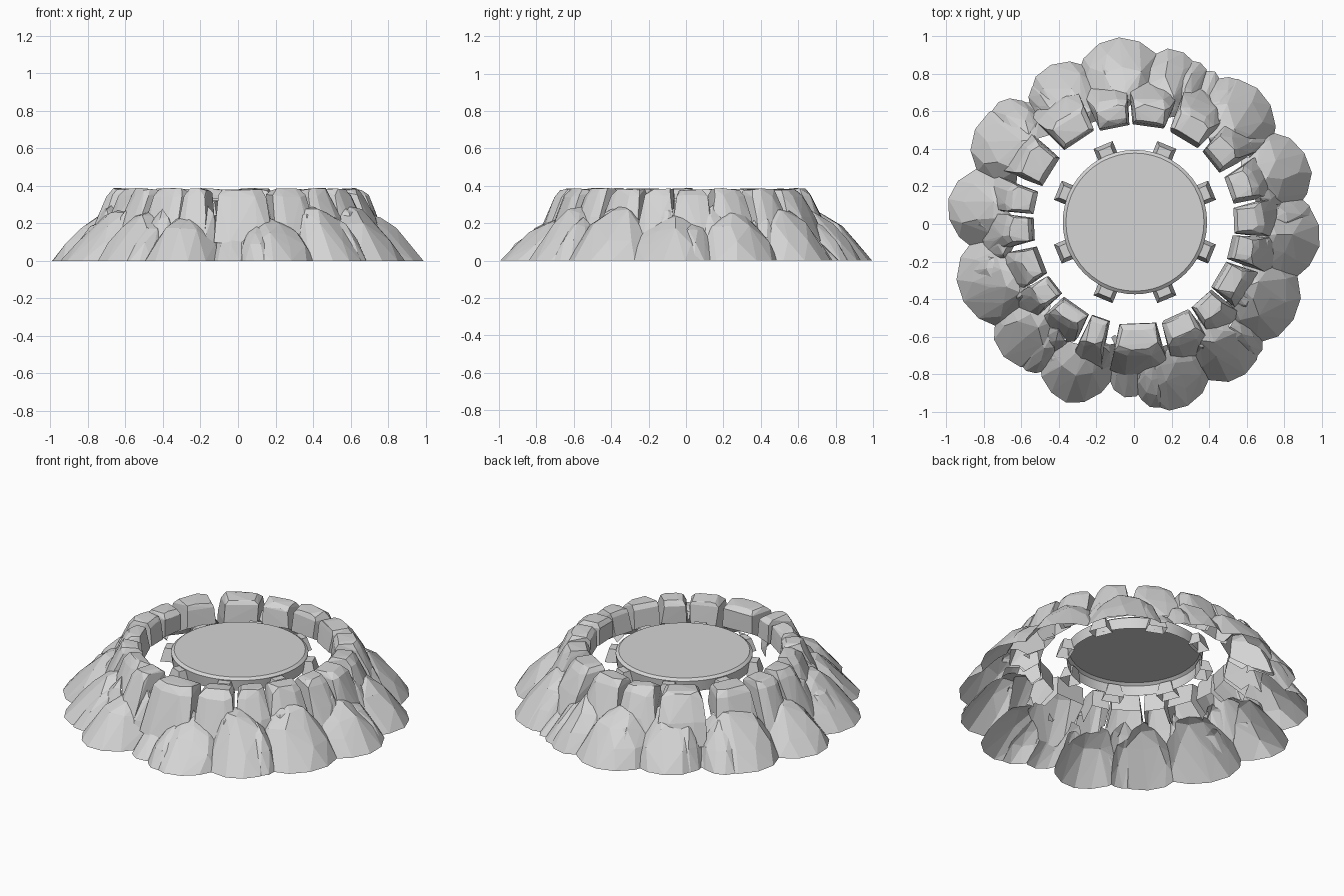
import bpy, bmesh, math, random
from mathutils import Vector, Matrix

random.seed(4)
cube = bpy.data.objects.get("Cube")
if cube:
    bpy.data.objects.remove(cube)

stone = bpy.data.materials.new("stone_grey")
stone.use_nodes = True
GREY = (0.66, 0.66, 0.66, 1)
stone.diffuse_color = GREY
stone.node_tree.nodes["Principled BSDF"].inputs["Base Color"].default_value = GREY


def finish(bm, name, degrees=0, centre=(0, 0, 0), collection=None):
    """Turn a part built along +x around the vertical axis and link it."""
    mesh = bpy.data.meshes.new(name)
    bm.transform(Matrix.Translation(centre) @ Matrix.Rotation(math.radians(degrees), 4, 'Z'))
    bm.to_mesh(mesh)
    bm.free()
    mesh.materials.append(stone)
    obj = bpy.data.objects.new(name, mesh)
    (collection or bpy.context.scene.collection).objects.link(obj)
    return obj


def hull(points):
    bm = bmesh.new()
    for p in points:
        bm.verts.new(p)
    out = bmesh.ops.convex_hull(bm, input=bm.verts[:])
    spare = {g for g in out["geom_interior"] + out["geom_unused"]
             if isinstance(g, bmesh.types.BMVert)}
    bmesh.ops.delete(bm, geom=list(spare), context='VERTS')
    bmesh.ops.recalc_face_normals(bm, faces=bm.faces[:])
    return bm


def jit(a):
    return random.uniform(-a, a)


rocks = bpy.data.collections.new("rocks")
bpy.context.scene.collection.children.link(rocks)

# Rim stones: tapered blocks, start and end angle of each
rim = [(72, 91), (93, 110), (113, 133), (139, 157), (161, 174), (176, 190),
       (193, 210), (211, 224), (226, 243), (245, 256), (261, 283), (286, 303),
       (305, 319), (321, 338), (340, 354), (355, 370), (12, 28), (31, 47), (50, 69)]
# radius, height, width factor
block = [(.56, .378, .82), (.64, .382, .78), (.67, .345, .93), (.545, .355, .95),
         (.535, .25, .98), (.72, .23, 1.02), (.78, .1, 1.06)]
for i, (a, b) in enumerate(rim):
    half = math.radians(b - a) / 2
    stretch = jit(.025)
    pts = []
    for r, z, w in block:
        r += stretch * (r > .6) + jit(.008)
        for s in (-1, -.45, .45, 1):
            bulge = .025 * (1 - abs(s)) * (r > .6)
            ang = half * w * s + jit(.015)
            rr = r + bulge + jit(.01) * (r > .6)
            pts.append(Vector((rr * math.cos(ang), rr * math.sin(ang),
                               min(.39, z + jit(.007)))))
    finish(hull(pts), f"rim_stone_{i + 1}", (a + b) / 2, collection=rocks)


def dome(middle, depth, width, height, rings):
    """Points on a blunt cone that leans toward the rim."""
    pts = []
    for k in range(rings + 1):
        t = k / rings
        count = 4 + 10 * k // rings
        turn = random.random() * 6
        for j in range(count):
            a = turn + math.tau * j / count
            n = 1 + jit(.07) if k < rings else 1 + jit(.02)
            x = middle - .05 * (1 - t) + depth * t * n * math.cos(a)
            z = height * (1 - max(t, .16) ** 1.5) * n if k < rings else 0
            pts.append(Vector((max(.575, x), width * t ** .75 * n * math.sin(a), z)))
    return pts


# Outer boulders: angle, reach, half width, height
boulders = [(95, 1, .25, .27), (76, .96, .2, .27), (118, .96, .23, .29),
            (147, .99, .26, .28), (174, 1, .24, .24), (203, 1, .27, .26),
            (226, .99, .23, .25), (248, 1.02, .21, .24), (268, .93, .14, .21),
            (284, 1.02, .23, .22), (306, 1, .22, .28), (329, .99, .27, .28),
            (355, 1, .26, .24), (20, .99, .25, .26), (46, .98, .26, .28),
            (62, .92, .12, .2)]
for i, (deg, reach, width, height) in enumerate(boulders):
    finish(hull(dome(reach - .27, .27, width, height * 1.06, 4)),
           f"boulder_{i + 1}", deg, collection=rocks)
    # A lower buttress leaning on one side of the boulder
    side = (-1) ** i * random.uniform(4, 8)
    finish(hull(dome(reach - .2, .17 + jit(.015), width * .5, height * .85, 3)),
           f"buttress_{i + 1}", deg + side, collection=rocks)

# Shoulder rocks bridge the rim stones and the boulders
for i in range(16):
    finish(hull(dome(.73 + jit(.02), .13, .12 + jit(.03), .29 + jit(.03), 3)),
           f"shoulder_rock_{i + 1}", i * 22.5 + 9 + jit(4), collection=rocks)

# Fuse all rocks into one skin
first = rocks.objects["boulder_1"]
rocks.objects.unlink(first)
bpy.context.scene.collection.objects.link(first)
fuse = first.modifiers.new("fuse", 'BOOLEAN')
fuse.operation = 'UNION'
fuse.operand_type = 'COLLECTION'
fuse.collection = rocks
fuse.solver = 'EXACT'
fuse.use_self = True
bpy.context.view_layer.update()
skin = bpy.data.meshes.new_from_object(first.evaluated_get(bpy.context.evaluated_depsgraph_get()))
bm = bmesh.new()
bm.from_mesh(skin)
bpy.data.meshes.remove(skin)
for piece in list(rocks.objects) + [first]:
    bpy.data.objects.remove(piece)
bpy.data.collections.remove(rocks)

# Open the skin below and behind, keeping the inner face of the rim
bm.normal_update()
gone = []
for f in bm.faces:
    c = f.calc_center_median()
    flat = Vector((c.x, c.y, 0))
    inward = -f.normal.dot(flat.normalized())
    hidden = c.z < .24 and inward > .3 or c.z < .2 and flat.length < .64
    if f.normal.z < -.35 or hidden:
        gone.append(f)
bmesh.ops.delete(bm, geom=gone, context='FACES')
for f in bm.faces:
    f.material_index = 0
finish(bm, "rock_ring")

# Round lid: flat cap with a chamfer and a skirt, open below
HUB = (.005, .01, 0)
SIDES = 48
bm = bmesh.new()
loops = []
for r, z in ((.368, .333), (.385, .32), (.378, .255)):
    loops.append([bm.verts.new((r * math.cos(math.tau * k / SIDES),
                                r * math.sin(math.tau * k / SIDES), z))
                  for k in range(SIDES)])
bm.faces.new(loops[0])
for top, low in zip(loops, loops[1:]):
    for k in range(SIDES):
        n = (k + 1) % SIDES
        bm.faces.new((top[k], low[k], low[n], top[n]))
lid = finish(bm, "lid", 0, HUB)
bpy.context.view_layer.objects.active = lid
lid.select_set(True)
bpy.ops.object.shade_smooth_by_angle(angle=math.radians(20))

# Eight wedge brackets around the lid, open below
for i in range(8):
    pts = [Vector((r, s * w, z)) for s in (-1, 1) for r, w, z in
           ((.37, .035, .315), (.425, .035, .315), (.445, .055, .24), (.37, .055, .24))]
    bm = hull(pts)
    bm.normal_update()
    bmesh.ops.delete(bm, geom=[f for f in bm.faces if f.normal.z < -.5], context='FACES')
    finish(bm, f"bracket_{i + 1}", 22.5 + 45 * i, HUB)
